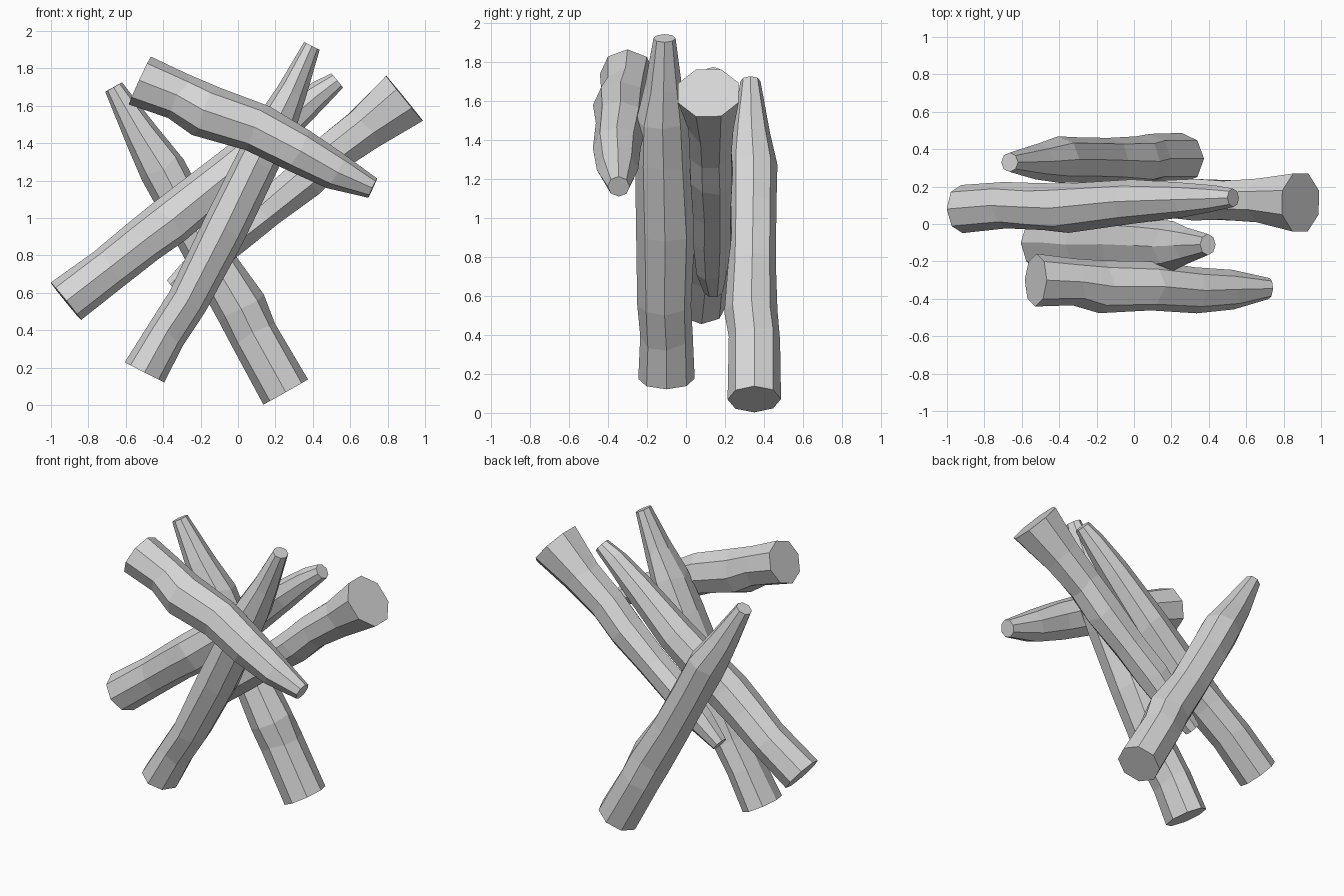
import bpy
import bmesh
import math
import random
from mathutils import Vector

random.seed(4)
SIDES = 8

old_cube = bpy.data.objects.get("Cube")
if old_cube:
    bpy.data.objects.remove(old_cube, do_unlink=True)

# Single plain grey
grey = bpy.data.materials.new("plain_grey")
grey.use_nodes = True
colour = (0.68, 0.68, 0.68, 1)
grey.diffuse_color = colour
grey.node_tree.nodes["Principled BSDF"].inputs["Base Color"].default_value = colour


def make_stick(name, stations, depth_ratio=1.0, turn=0.0):
    """Loft a faceted stick through stations of (x, y, z, radius), thick end first."""
    centres = [Vector(s[:3]) for s in stations]
    axis = (centres[-1] - centres[0]).normalized()
    side = axis.cross(Vector((0, 1, 0))).normalized()
    depth = side.cross(axis).normalized()

    bm = bmesh.new()
    rings = []
    for index, (centre, station) in enumerate(zip(centres, stations)):
        is_end = index in (0, len(stations) - 1)
        ring = []
        for k in range(SIDES):
            angle = 2 * math.pi * (k + turn) / SIDES
            rough = 1.03 if is_end else random.uniform(0.99, 1.07)
            radius = station[3] * rough
            offset = side * math.cos(angle) + depth * math.sin(angle) * depth_ratio
            # Hewn look: inner rings wander slightly along the stick
            slide = 0 if is_end else random.uniform(-0.02, 0.02)
            ring.append(bm.verts.new(centre + offset * radius + axis * slide))
        rings.append(ring)

    # Side facets, then both cut ends
    for low, high in zip(rings, rings[1:]):
        for k in range(SIDES):
            n = (k + 1) % SIDES
            bm.faces.new((low[k], low[n], high[n], high[k]))
    bm.faces.new(rings[0])
    bm.faces.new(rings[-1])
    bmesh.ops.recalc_face_normals(bm, faces=bm.faces)

    mesh = bpy.data.meshes.new(name)
    bm.to_mesh(mesh)
    bm.free()
    mesh.materials.append(grey)
    stick = bpy.data.objects.new(name, mesh)
    bpy.context.scene.collection.objects.link(stick)
    return stick


# Frontmost stick, sloping down to the left
make_stick("front_stick", [
    (-.525, -.30, 1.735, .137), (-.31, -.31, 1.65, .125),
    (-.17, -.335, 1.57, .138), (.10, -.335, 1.48, .127),
    (.33, -.355, 1.36, .12), (.52, -.35, 1.25, .10),
    (.72, -.345, 1.16, .055)])

# Steep stick just behind it
make_stick("steep_stick", [
    (-.50, -.10, .175, .115), (-.385, -.10, .38, .108),
    (-.265, -.11, .565, .11), (-.075, -.108, .935, .12),
    (.10, -.115, 1.30, .113), (.20, -.12, 1.5, .105),
    (.29, -.115, 1.68, .075), (.395, -.11, 1.92, .045)],
    depth_ratio=1.22)

# Long stick rising to the left
make_stick("long_stick", [
    (-.92, .08, .555, .125), (-.68, .10, .74, .118),
    (-.50, .09, .88, .124), (-.365, .085, .98, .13),
    (-.02, .12, 1.26, .115), (.26, .13, 1.515, .09),
    (.43, .135, 1.66, .068), (.53, .14, 1.735, .048)])

# Stick with a flared upper end
make_stick("flared_stick", [
    (.89, .115, 1.64, .163), (.68, .125, 1.48, .123),
    (.50, .125, 1.345, .11), (.36, .13, 1.21, .113),
    (.15, .135, 1.04, .10), (-.03, .135, .90, .102),
    (-.20, .135, .75, .085), (-.35, .14, .63, .05)],
    turn=.5)

# Rear stick leaning to the right
make_stick("rear_stick", [
    (.255, .35, .07, .133), (.08, .35, .385, .128),
    (.02, .335, .51, .135), (-.13, .34, .76, .118),
    (-.29, .345, 1.05, .117), (-.405, .345, 1.27, .12),
    (-.52, .335, 1.45, .092), (-.665, .33, 1.70, .05)])
